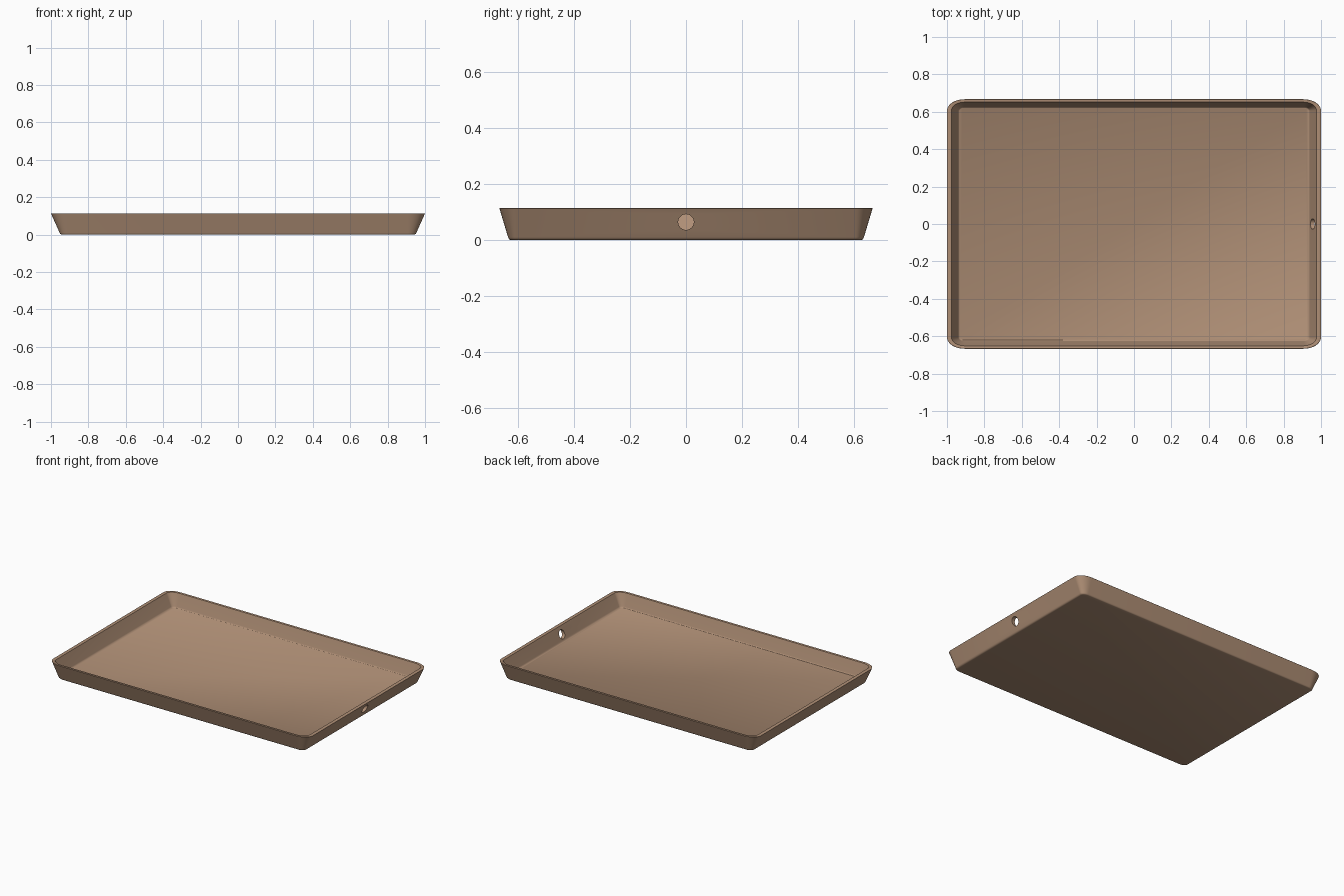
import bpy, bmesh, math

if "Cube" in bpy.data.objects:
    bpy.data.objects.remove(bpy.data.objects["Cube"])

mat = bpy.data.materials.new("warm_tan")
mat.diffuse_color = (0.43, 0.275, 0.18, 1)
mat.use_nodes = True
mat.node_tree.nodes["Principled BSDF"].inputs["Base Color"].default_value = mat.diffuse_color

HALF, RADIUS, STRETCH, SEG = 0.667, 0.062, 1.5, 10


def ring(bm, inset, z):
    """Rounded square inset from the rim, stretched along x."""
    r = max(RADIUS - inset, 0.012)
    c = HALF - inset - r
    out = []
    for k, (sx, sy) in enumerate([(1, 1), (-1, 1), (-1, -1), (1, -1)]):
        for i in range(SEG + 1):
            a = math.pi / 2 * (k + i / SEG)
            x, y = sx * c + r * math.cos(a), sy * c + r * math.sin(a)
            out.append(bm.verts.new((x * STRETCH / 1.0005, y, z)))
    return out


# Tray shell: profile of (inset, height) from outer bottom over the rim to the floor
profile = [(0.040, 0.0), (0.036, 0.0013), (0.033, 0.005), (0.031, 0.010),
           (0.001, 0.110), (0.0, 0.1125), (0.0015, 0.114), (0.014, 0.114),
           (0.016, 0.113), (0.017, 0.110),
           (0.040, 0.028), (0.042, 0.023), (0.046, 0.020)]
bm = bmesh.new()
rings = [ring(bm, i, z) for i, z in profile]
for a, b in zip(rings, rings[1:]):
    n = len(a)
    for i in range(n):
        j = (i + 1) % n
        bm.faces.new((a[i], a[j], b[j], b[i]))
bm.faces.new(rings[0][::-1])
bm.faces.new(rings[-1])
bmesh.ops.recalc_face_normals(bm, faces=bm.faces)
me = bpy.data.meshes.new("tray")
bm.to_mesh(me)
bm.free()
me.materials.append(mat)
tray = bpy.data.objects.new("tray", me)
bpy.context.collection.objects.link(tray)

# Round hanging hole in the right wall
bpy.ops.mesh.primitive_cylinder_add(vertices=32, radius=0.028, depth=0.2,
                                    location=(0.97, 0, 0.064),
                                    rotation=(0, math.pi / 2, 0))
cutter = bpy.context.object
cutter.name = "hole_cutter"
cutter.data.materials.append(mat)
cutter.hide_render = True
mod = tray.modifiers.new("hole", "BOOLEAN")
mod.operation = "DIFFERENCE"
mod.solver = "EXACT"
mod.object = cutter
bpy.ops.object.select_all(action="DESELECT")
tray.select_set(True)
bpy.context.view_layer.objects.active = tray
bpy.ops.object.modifier_apply(modifier="hole")
bpy.data.objects.remove(cutter)
bpy.ops.object.shade_smooth_by_angle(angle=math.radians(35))
